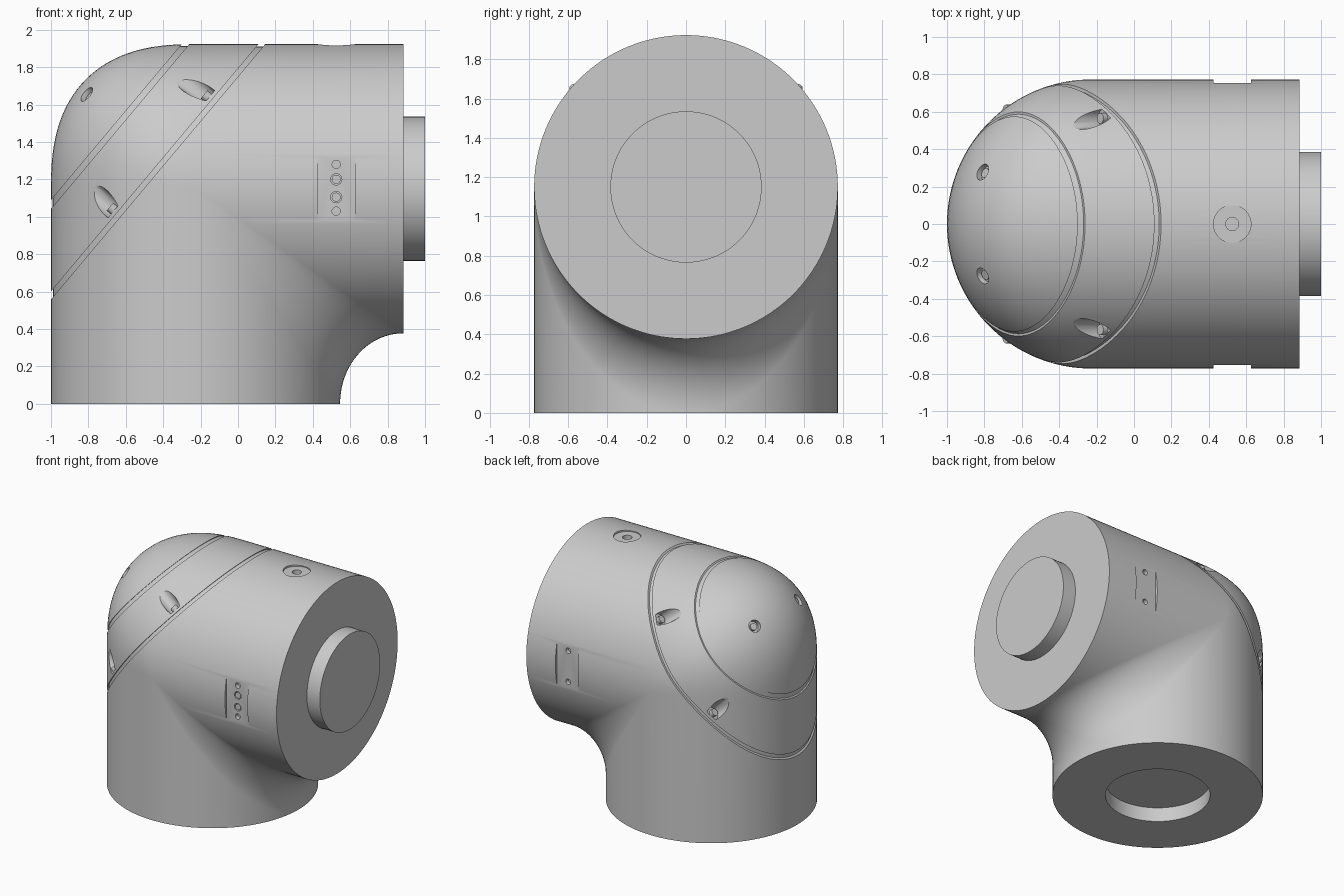
import bpy, bmesh
from math import sin, cos, pi, radians
from mathutils import Vector, Matrix

if "Cube" in bpy.data.objects:
    bpy.data.objects.remove(bpy.data.objects["Cube"])

R = 0.773                      # pipe radius
CX, CZ = -0.227, 1.15          # where the two pipe axes cross
END = 0.885                    # x of the outlet face
PAD = 0.525                    # x of the side pads and top boss
TILT = Vector((-sin(radians(50)), 0, cos(radians(50))))   # axis of the dome cap

grey = bpy.data.materials.new("plain_grey")
grey.use_nodes = True
grey.diffuse_color = (0.6, 0.6, 0.6, 1)
grey.node_tree.nodes["Principled BSDF"].inputs["Base Color"].default_value = grey.diffuse_color


def finish(bm, name):
    mesh = bpy.data.meshes.new(name)
    bm.to_mesh(mesh)
    bm.free()
    mesh.materials.append(grey)
    obj = bpy.data.objects.new(name, mesh)
    bpy.context.collection.objects.link(obj)
    return obj


def activate(obj):
    bpy.ops.object.select_all(action='DESELECT')
    obj.select_set(True)
    bpy.context.view_layer.objects.active = obj


def smooth(obj):
    activate(obj)
    bpy.ops.object.shade_smooth_by_angle(angle=radians(30))


def cylinder(bm, base, axis, r, length, r2=None, sides=32):
    axis = Vector(axis).normalized()
    m = Matrix.Translation(Vector(base) + axis * length / 2) @ \
        axis.to_track_quat('Z', 'Y').to_matrix().to_4x4()
    bmesh.ops.create_cone(bm, cap_ends=True, segments=sides, radius1=r,
                          radius2=r if r2 is None else r2, depth=length, matrix=m)


def box(bm, center, size):
    m = Matrix.Translation(center) @ Matrix.Diagonal((*size, 1))
    bmesh.ops.create_cube(bm, size=1, matrix=m)


def section(s, t):
    """Point of the bend at sideways offset s: rounded outside, filleted inside."""
    if s < 0:
        return s * max(cos(t), 0) ** 0.8, -s * sin(t) ** 0.8
    return s * (1 + 0.436 * (1 - cos(t))), -s * (1 + 0.485 * (1 - sin(t)))


# Elbow body: rings swept from the base up and around to the outlet
SEG, STEPS = 128, 28
bm = bmesh.new()
rings = []
for k in range(-1, STEPS + 2):
    ring = []
    for i in range(SEG):
        a = 2 * pi * i / SEG
        s, y = R * sin(a), R * cos(a)
        if k < 0:
            x, z = s, -CZ
        elif k > STEPS:
            x, z = END - CX, -s
        else:
            x, z = section(s, pi / 2 * k / STEPS)
        ring.append(bm.verts.new((x + CX, y, z + CZ)))
    rings.append(ring)
for low, high in zip(rings, rings[1:]):
    for i in range(SEG):
        j = (i + 1) % SEG
        bm.faces.new((low[i], low[j], high[j], high[i]))
bm.faces.new(rings[0])
bm.faces.new(rings[-1])
bmesh.ops.remove_doubles(bm, verts=bm.verts, dist=0.0005)
bmesh.ops.recalc_face_normals(bm, faces=bm.faces)

# Two tilted grooves around the dome
for near, far, depth in ((1.125, 1.152, 0.016), (1.436, 1.466, 0.012)):
    for d in (near, far):
        bmesh.ops.bisect_plane(bm, geom=bm.verts[:] + bm.edges[:] + bm.faces[:],
                               dist=0.0001, plane_co=TILT * d, plane_no=TILT)
    bm.normal_update()
    strip = [f for f in bm.faces if near < f.calc_center_median().dot(TILT) < far]
    new = bmesh.ops.extrude_face_region(bm, geom=strip)["geom"]
    bmesh.ops.delete(bm, geom=strip, context='FACES')
    for v in [g for g in new if isinstance(g, bmesh.types.BMVert)]:
        out = v.co - Vector((CX, 0, CZ))
        out -= TILT * out.dot(TILT)
        v.co -= out.normalized() * depth
bmesh.ops.recalc_face_normals(bm, faces=bm.faces)
body = finish(bm, "elbow_body")

# Shallow recesses, pockets and socket
cuts = bmesh.new()
drills = bmesh.new()
screws = bmesh.new()
cylinder(cuts, (CX, 0, -0.1), (0, 0, 1), 0.385, 0.215, sides=96)
cylinder(cuts, (PAD, 0, 1.909), (0, 0, 1), 0.1, 0.1, sides=48)
cylinder(drills, (PAD, 0, 1.86), (0, 0, 1), 0.035, 0.2)

for side in (-1, 1):
    # Side pads with their small holes
    box(cuts, (PAD, side * 0.853, 1.143), (0.2, 0.2, 0.37))
    for z in (1.03, 1.28):
        cylinder(drills, (PAD, side * 0.72, z), (0, side, 0), 0.022, 0.2)
    # Scooped screw pockets above the lower groove
    for x, y, z in ((-0.158, 0.565, 1.635), (-0.662, 0.61, 1.035)):
        p = Vector((x, side * y, z))
        p += TILT * (1.172 - p.dot(TILT))
        cylinder(cuts, p, TILT, 0.052, 0.5, r2=0.075)
        cylinder(screws, p - TILT * 0.01, TILT, 0.028, 0.04, sides=24)
    # Screw holes on the dome
    axis = Vector((-0.72, side * 0.28, 0.6)).normalized()
    p = Vector((-0.815, side * 0.28, 1.66)) - axis * 0.045
    cylinder(cuts, p, axis, 0.046, 0.3)
    cylinder(screws, p - axis * 0.01, axis, 0.027, 0.03, sides=24)

# Larger pin holes on the front pad only
for z in (1.105, 1.2):
    cylinder(drills, (PAD, -0.73, z), (0, -1, 0), 0.03, 0.2)
    cylinder(screws, (PAD, -0.72, z), (0, -1, 0), 0.024, 0.03, sides=24)

for bm, name in ((cuts, "recess_cutter"), (drills, "drill_cutter")):
    cutter = finish(bm, name)
    cutter.hide_render = True
    mod = body.modifiers.new(name, 'BOOLEAN')
    mod.operation, mod.solver, mod.object = 'DIFFERENCE', 'EXACT', cutter
    activate(body)
    bpy.ops.object.modifier_apply(modifier=name)
    bpy.data.objects.remove(cutter)
smooth(body)
smooth(finish(screws, "screw_heads"))

# Round plug on the outlet face
bm = bmesh.new()
cylinder(bm, (END - 0.02, 0, CZ), (1, 0, 0), 0.385, 1.02 - END, sides=96)
smooth(finish(bm, "outlet_plug"))
